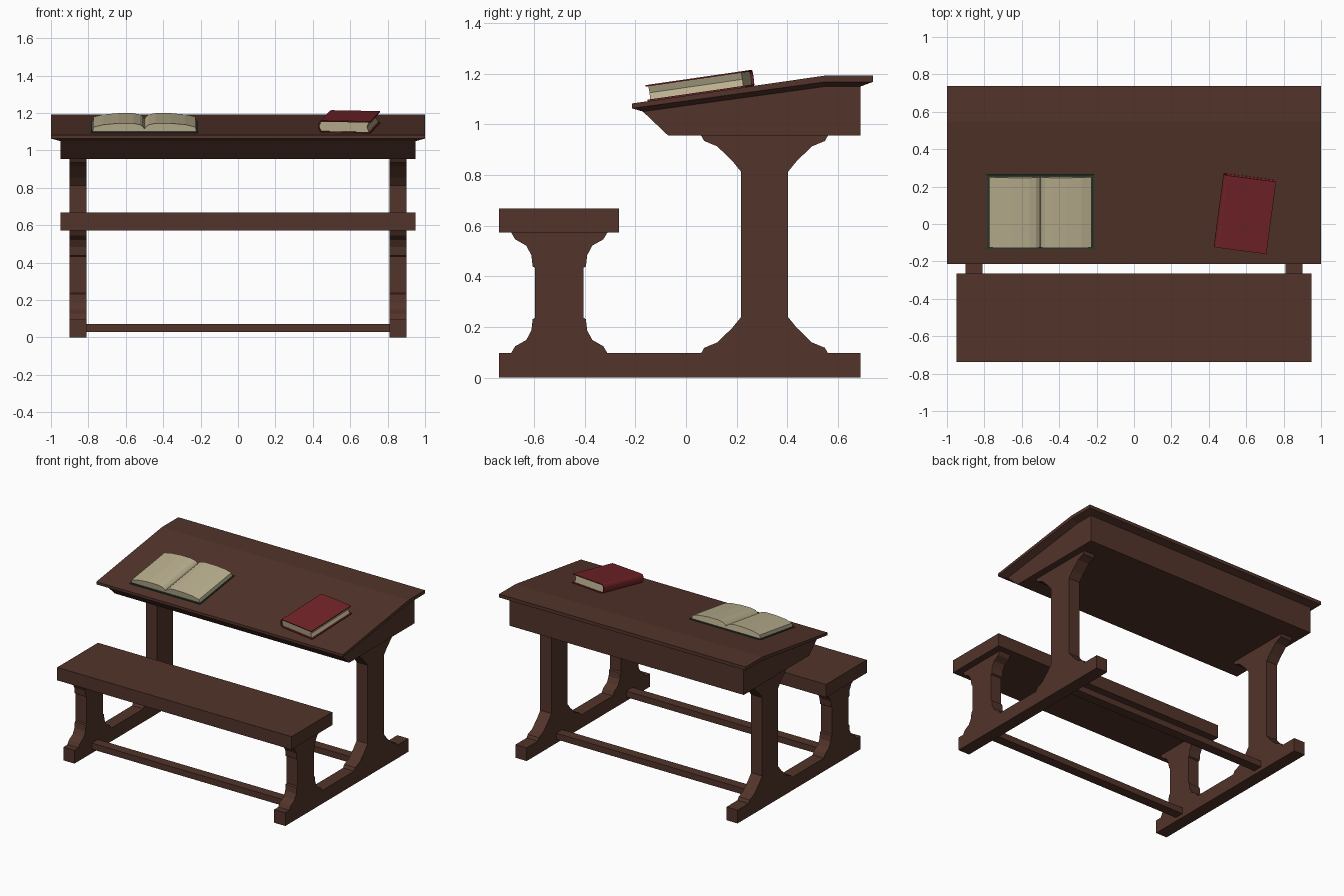
import bpy, bmesh, math
from mathutils import Matrix

if "Cube" in bpy.data.objects:
    bpy.data.objects.remove(bpy.data.objects["Cube"])


def material(name, rgb):
    m = bpy.data.materials.new(name)
    m.diffuse_color = (*rgb, 1)
    m.use_nodes = True
    m.node_tree.nodes["Principled BSDF"].inputs["Base Color"].default_value = m.diffuse_color
    return m


WOOD = material("dark_wood", (0.085, 0.034, 0.023))
RED = material("red_cloth", (0.17, 0.017, 0.021))
GREEN = material("green_cloth", (0.018, 0.05, 0.027))
PAPER = material("paper", (0.50, 0.44, 0.28))


def finish(name, bm, mat):
    bmesh.ops.recalc_face_normals(bm, faces=bm.faces)
    me = bpy.data.meshes.new(name)
    bm.to_mesh(me)
    bm.free()
    ob = bpy.data.objects.new(name, me)
    bpy.context.collection.objects.link(ob)
    me.materials.append(mat)
    return ob


def prism(name, profile, lo, hi, mat, axis="X"):
    """Extrude a 2D profile along X (points are y,z) or along Y (points are x,z)."""
    bm = bmesh.new()
    place = (lambda p, t: (t, *p)) if axis == "X" else (lambda p, t: (p[0], t, p[1]))
    a = [bm.verts.new(place(p, lo)) for p in profile]
    b = [bm.verts.new(place(p, hi)) for p in profile]
    bm.faces.new(a)
    bm.faces.new(b)
    n = len(a)
    for i in range(n):
        bm.faces.new((a[i], a[(i + 1) % n], b[(i + 1) % n], b[i]))
    return finish(name, bm, mat)


def rect(a0, b0, a1, b1):
    return [(a0, b0), (a1, b0), (a1, b1), (a0, b1)]


def post(centre, flare, z0, z1):
    """Post outline: up the right side, then down the left, flared at both ends."""
    right = [(o, z0 + h) for o, h in flare] + [(o, z1 - h) for o, h in reversed(flare)]
    return ([(centre + o, z) for o, z in right]
            + [(centre - o, z) for o, z in reversed(right)])


# Side frames: foot, bench post and desk post in one outline
bench_flare = [(0.19, 0), (0.174, 0.027), (0.13, 0.052), (0.11, 0.09), (0.105, 0.134), (0.095, 0.14)]
desk_flare = [(0.25, 0), (0.238, 0.021), (0.187, 0.042), (0.127, 0.1), (0.093, 0.142)]
frame = ([(-0.737, 0), (0.688, 0), (0.688, 0.097)]
         + post(0.31, desk_flare, 0.097, 0.955)
         + post(-0.5, bench_flare, 0.097, 0.573) + [(-0.737, 0.097)])
for side, x in (("left", -0.9), ("right", 0.81)):
    prism(side + "_frame", frame, x, x + 0.09, WOOD)

# Bench seat and floor rails
prism("seat", rect(-0.737, 0.573, -0.265, 0.668), -0.95, 0.95, WOOD)
for label, y in (("bench", -0.5), ("desk", 0.31)):
    prism(label + "_rail", rect(y - 0.035, 0.028, y + 0.035, 0.073), -0.81, 0.81, WOOD)

# Desk box with raked front
prism("desk_box", [(-0.07, 0.955), (0.688, 0.955), (0.688, 1.149), (0.548, 1.149), (-0.17, 1.05)],
      -0.95, 0.95, WOOD)

# Desk top: sloped and flat panels, with an undercut rim
bm = bmesh.new()
sections = [
    (1.0, [(-0.213, 1.082), (0.548, 1.192), (0.737, 1.192)]),
    (1.0, [(-0.213, 1.063), (0.548, 1.167), (0.737, 1.167)]),
    (0.95, [(-0.17, 1.05), (0.548, 1.149), (0.688, 1.149)]),
]
rings = [[bm.verts.new((-x, *p)) for p in pts] + [bm.verts.new((x, *p)) for p in reversed(pts)]
         for x, pts in sections]
for r, s in zip(rings, rings[1:]):
    for i in range(6):
        j = (i + 1) % 6
        bm.faces.new((r[i], r[j], s[j], s[i]))
for r in (rings[0], rings[-1]):
    bm.faces.new((r[0], r[1], r[4], r[5]))
    bm.faces.new((r[1], r[2], r[3], r[4]))
finish("desk_top", bm, WOOD)

SLOPE = 0.11 / 0.761


def lay_on_desk(parts, x, y, turn=0):
    m = (Matrix.Translation((x, y, 1.082 + SLOPE * (y + 0.213)))
         @ Matrix.Rotation(math.atan(SLOPE), 4, "X")
         @ Matrix.Rotation(math.radians(turn), 4, "Z"))
    for p in parts:
        p.matrix_world = m


# Open book: flat cover and two curved page blocks
leaf = [(0.0, 0.005), (0.278, 0.005), (0.272, 0.03), (0.22, 0.043), (0.14, 0.05),
        (0.06, 0.05), (0.024, 0.043), (0.008, 0.032), (0.0, 0.02)]
parts = [prism("open_book_cover", rect(-0.286, 0, 0.286, 0.006), -0.2, 0.2, GREEN, "Y")]
for side, s in (("left", -1), ("right", 1)):
    parts.append(prism(side + "_pages", [(s * u, z) for u, z in leaf], -0.19, 0.19, PAPER, "Y"))
lay_on_desk(parts, -0.5, 0.066)

# Closed book: cover wrapping round a curved spine, page block inside
H, T = 0.064, 0.006


def spine(r_x, r_z):
    return [(-0.118 - r_x * math.cos(a), H / 2 + r_z * math.sin(a))
            for a in (math.radians(d) for d in range(-90, 91, 30))]


cover = ([(0.142, 0)] + spine(0.024, H / 2) + [(0.142, H), (0.142, H - T)]
         + spine(0.017, H / 2 - T)[::-1] + [(0.142, T)])
block = ([(0.132, T)] + spine(0.016, H / 2 - T) + [(0.132, H - T), (0.122, H / 2)])
lay_on_desk([prism("closed_book_cover", cover, -0.197, 0.197, RED, "Y"),
             prism("closed_book_pages", block, -0.187, 0.187, PAPER, "Y")], 0.593, 0.06, -7.5)
